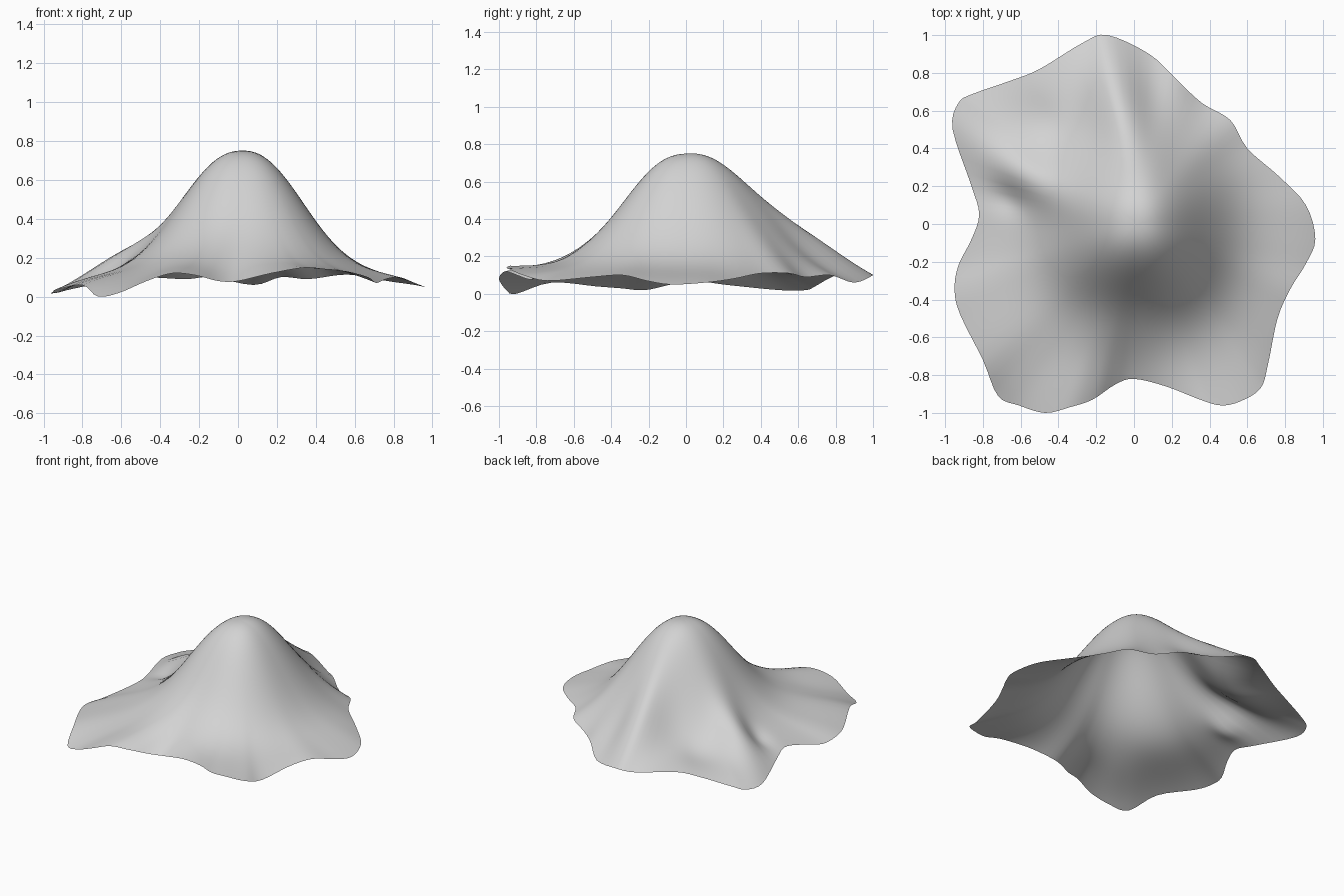
import bpy, bmesh, math
from mathutils import Vector

cube = bpy.data.objects.get("Cube")
if cube:
    bpy.data.objects.remove(cube, do_unlink=True)

# Wavy hem of the hill, counter-clockwise: x, y, z in hundredths
HEM = [(96, -8, 5), (91, 10, 6), (77, 25, 8), (60, 40, 11), (51, 55, 11),
       (36, 64, 9), (22, 77, 10), (8, 90, 6), (-14, 100, 10), (-27, 96, 9),
       (-50, 82, 10), (-65, 76, 8), (-85, 69, 4), (-93, 64, 2), (-96, 50, 2),
       (-86, 20, 5), (-82, 5, 7), (-86, -8, 5), (-93, -22, 2), (-95, -35, 3),
       (-92, -48, 4), (-80, -72, 6), (-72, -91, 0), (-61, -96, 2),
       (-47, -100, 8), (-34, -97, 12), (-22, -93, 11), (-10, -85, 8),
       (0, -82, 8), (17, -86, 12), (35, -93, 15), (46, -96, 14), (56, -94, 13),
       (67, -87, 10), (71, -74, 7), (76, -50, 9), (83, -34, 10), (91, -21, 7)]
STEPS = 4
RINGS = 40
PEAK = Vector((0.02, 0.0))


def bump(x, y, cx, cy, along, across, turn=0, power=2):
    """Soft mound; turn is the angle of its long axis, power squares it off."""
    a = math.radians(turn)
    dx, dy = x - cx, y - cy
    u = abs(dx * math.cos(a) + dy * math.sin(a)) / along
    v = abs(dy * math.cos(a) - dx * math.sin(a)) / across
    return math.exp(-u ** power - v ** power)


def height(x, y):
    z = 0.145 + 0.6 * bump(x, y, 0.02, 0, 0.4, 0.43, power=2.35)  # main hill
    z += 0.16 * bump(x, y, -0.07, 0.6, 0.33, 0.15, 104)           # back ridge
    z += 0.04 * bump(x, y, 0.22, 0.48, 0.25, 0.2)                 # back slope
    z += 0.09 * bump(x, y, -0.57, 0.25, 0.25, 0.13, 150)          # side shoulder
    z -= 0.03 * bump(x, y, -0.45, 0.52, 0.2, 0.14, 150)           # hollow behind it
    z -= 0.035 * bump(x, y, -0.66, 0.14, 0.11, 0.08, 150)         # side fold
    z += 0.03 * bump(x, y, -0.1, -0.58, 0.35, 0.18)               # front apron
    z += 0.015 * bump(x, y, -0.3, -0.82, 0.2, 0.14, 70)           # front spur
    return z


def closed_curve(points):
    """Smooth closed loop through the points."""
    pts = [Vector(p) / 100 for p in points]
    n = len(pts)
    loop = []
    for i in range(n):
        a, b, c, d = (pts[(i + k) % n] for k in (-1, 0, 1, 2))
        for s in range(STEPS):
            t = s / STEPS
            loop.append(0.5 * (2 * b + (c - a) * t + (2 * a - 5 * b + 4 * c - d) * t * t
                               + (3 * b - a - 3 * c + d) * t ** 3))
    return loop


# Cloth-like hill: rings from the summit out to the hem
bm = bmesh.new()
summit = bm.verts.new((PEAK.x, PEAK.y, height(*PEAK)))
hem = closed_curve(HEM)
rings = []
for r in range(1, RINGS + 1):
    t = r / RINGS
    ring = []
    for p in hem:
        x, y = PEAK.lerp(p.xy, t)
        z = height(x, y) + t ** 4 * (p.z - height(p.x, p.y))
        ring.append(bm.verts.new((x, y, max(z, 0))))
    rings.append(ring)

n = len(hem)
for i in range(n):
    j = (i + 1) % n
    bm.faces.new((summit, rings[0][i], rings[0][j]))
    for inner, outer in zip(rings, rings[1:]):
        bm.faces.new((inner[i], outer[i], outer[j], inner[j]))
for face in bm.faces:
    face.smooth = True

mesh = bpy.data.meshes.new("hill")
bm.to_mesh(mesh)
bm.free()
hill = bpy.data.objects.new("hill", mesh)
bpy.context.collection.objects.link(hill)

# Plain grey
grey = bpy.data.materials.new("light_grey")
grey.use_nodes = True
color = (0.65, 0.65, 0.65, 1)
grey.diffuse_color = color
grey.node_tree.nodes["Principled BSDF"].inputs["Base Color"].default_value = color
mesh.materials.append(grey)
